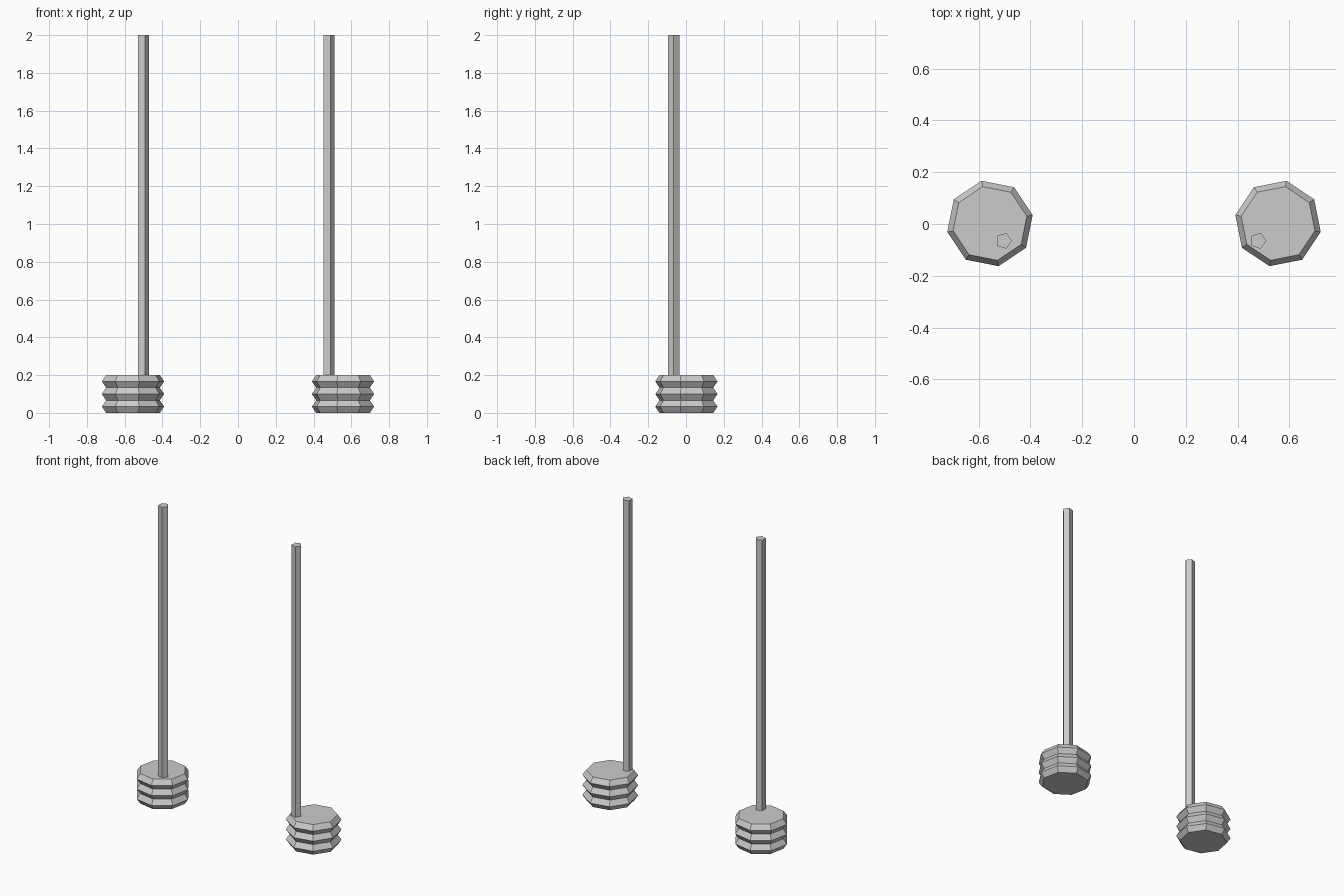
import bpy
import bmesh
from math import cos, sin, radians, tau

cube = bpy.data.objects.get("Cube")
if cube:
    bpy.data.objects.remove(cube, do_unlink=True)

# One plain grey for everything
grey = bpy.data.materials.new("plain grey")
grey.use_nodes = True
colour = (0.6, 0.6, 0.6, 1)
grey.diffuse_color = colour
grey.node_tree.nodes["Principled BSDF"].inputs["Base Color"].default_value = colour


def lathe(name, centre, profile, sides, start):
    """Flat-shaded closed solid from (radius, height) pairs."""
    bm = bmesh.new()
    rings = []
    for radius, z in profile:
        angles = [start + tau * i / sides for i in range(sides)]
        rings.append([bm.verts.new((radius * cos(a), radius * sin(a), z)) for a in angles])
    for low, high in zip(rings, rings[1:]):
        for i in range(sides):
            j = (i + 1) % sides
            bm.faces.new((low[i], low[j], high[j], high[i]))
    bm.faces.new(reversed(rings[0]))
    bm.faces.new(rings[-1])
    mesh = bpy.data.meshes.new(name)
    bm.to_mesh(mesh)
    bm.free()
    mesh.materials.append(grey)
    obj = bpy.data.objects.new(name, mesh)
    obj.location = (*centre, 0)
    bpy.context.collection.objects.link(obj)


# Three stacked discs, each swelling to a ridge at mid height
RIDGE, VALLEY, HEIGHT, DISCS = 0.168, 0.145, 0.2, 3
steps = 2 * DISCS
stack = [(RIDGE if k % 2 else VALLEY, HEIGHT * k / steps) for k in range(steps + 1)]

# Mirrored bases, with poles that share one orientation
for side, x, pole_x, turn in (("right", -0.556, -0.503, 11.25), ("left", 0.556, 0.479, 33.75)):
    lathe(side + "_base", (x, 0.002), stack, 8, radians(turn))
    lathe(side + "_pole", (pole_x, -0.065), [(0.032, HEIGHT - 0.02), (0.032, 2)], 5, 0)
